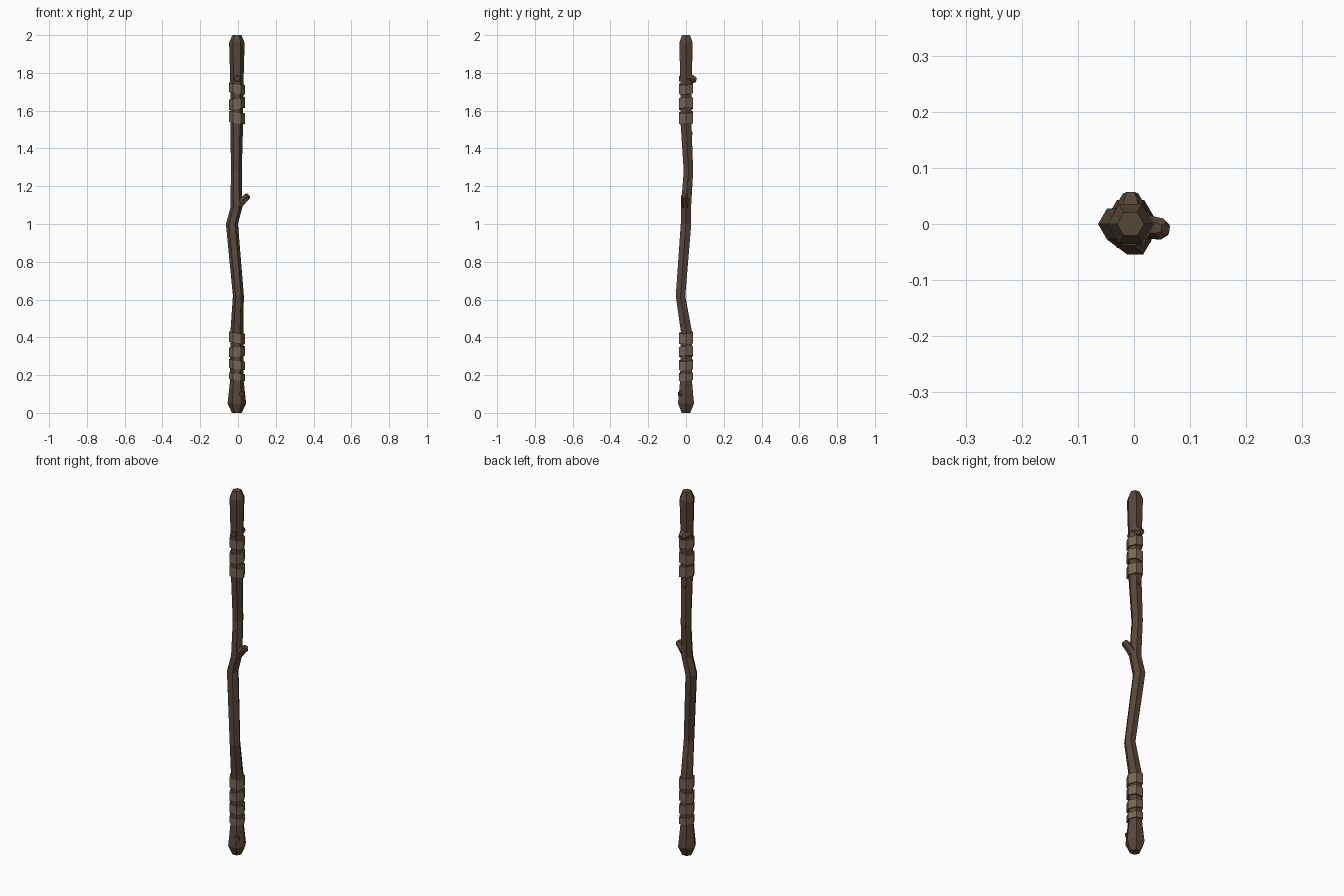
import bpy, math
from mathutils import Vector

if "Cube" in bpy.data.objects:
    bpy.data.objects.remove(bpy.data.objects["Cube"])


def material(name, rgb):
    m = bpy.data.materials.new(name)
    m.diffuse_color = (*rgb, 1)
    m.use_nodes = True
    m.node_tree.nodes["Principled BSDF"].inputs["Base Color"].default_value = m.diffuse_color
    return m


WOOD = material("dark wood", (0.095, 0.063, 0.039))
CLOTH = material("tan wrapping", (0.17, 0.14, 0.085))


def make(name, verts, faces, mat):
    me = bpy.data.meshes.new(name)
    me.from_pydata(verts, [], faces)
    me.materials.append(mat)
    ob = bpy.data.objects.new(name, me)
    bpy.context.collection.objects.link(ob)
    return ob


def loft(name, rings, mat):
    """Skin a list of equal-sized vertex rings and cap both ends."""
    n = len(rings[0])
    verts = [v for r in rings for v in r]
    faces = [(k * n + i, k * n + (i + 1) % n, (k + 1) * n + (i + 1) % n, (k + 1) * n + i)
             for k in range(len(rings) - 1) for i in range(n)]
    faces.append(tuple(reversed(range(n))))
    faces.append(tuple(range(len(verts) - n, len(verts))))
    return make(name, verts, faces, mat)


def ring(x, y, z, r, tilt_x=0.0, tilt_y=0.0, n=6):
    out = []
    for i in range(n):
        a = math.tau * i / n
        dx, dy = r * math.cos(a), r * math.sin(a)
        out.append((x + dx, y + dy, z + tilt_x * dx + tilt_y * dy))
    return out


# crooked six-sided shaft: x, y, z, radius
SHAFT = [(-0.006, 0, 0, 0.026), (-0.006, 0, 0.05, 0.049), (-0.006, 0, 0.17, 0.036),
         (-0.006, 0.002, 0.43, 0.034), (0.002, -0.029, 0.62, 0.029),
         (-0.032, 0.0, 1.0, 0.032), (-0.008, 0.0, 1.09, 0.031),
         (-0.009, 0.013, 1.28, 0.029), (-0.006, 0.0, 1.53, 0.033),
         (-0.006, 0, 1.75, 0.035), (-0.006, 0, 1.96, 0.041), (-0.006, 0, 2.0, 0.024)]
loft("shaft", [ring(*p) for p in SHAFT], WOOD)

# slanted cloth bands: middle height, band height, slant
BANDS = [(0.192, 0.036, -0.12), (0.255, 0.046, -0.15), (0.324, 0.05, 0.1), (0.397, 0.055, -0.15),
         (1.563, 0.058, -0.15), (1.637, 0.056, 0.15), (1.717, 0.05, -0.15)]
for i, (z, h, t) in enumerate(BANDS):
    loft(f"wrap_band_{i + 1}",
         [ring(-0.005, 0, z - h / 2, 0.042, t, 0.05), ring(-0.005, 0, z + h / 2, 0.042, t, 0.05)], CLOTH)


def stub(name, points, n=6):
    """Short broken twig: (position, radius) points along one direction."""
    axis = Vector(points[-1][0]) - Vector(points[0][0])
    q = axis.to_track_quat('Z', 'Y')
    rings = [[Vector(p) + q @ Vector(v) for v in ring(0, 0, 0, r, n=n)] for p, r in points]
    loft(name, rings, WOOD)


# side twig and small knots
stub("side_twig", [((-0.012, 0, 1.085), 0.026), ((0.022, -0.005, 1.12), 0.021),
                   ((0.050, -0.009, 1.148), 0.019), ((0.056, -0.009, 1.154), 0.012)])
stub("back_knot", [((-0.006, 0.01, 1.772), 0.034), ((-0.006, 0.040, 1.765), 0.022),
                   ((-0.006, 0.054, 1.76), 0.014)])
stub("front_knot", [((-0.004, -0.01, 1.77), 0.022), ((-0.004, -0.038, 1.77), 0.016)])
stub("upper_back_bump", [((-0.006, 0.005, 1.48), 0.018), ((-0.006, 0.035, 1.48), 0.009)])
stub("lower_bump", [((0.0, 0.0, 0.10), 0.022), ((0.02, -0.038, 0.10), 0.012)])
